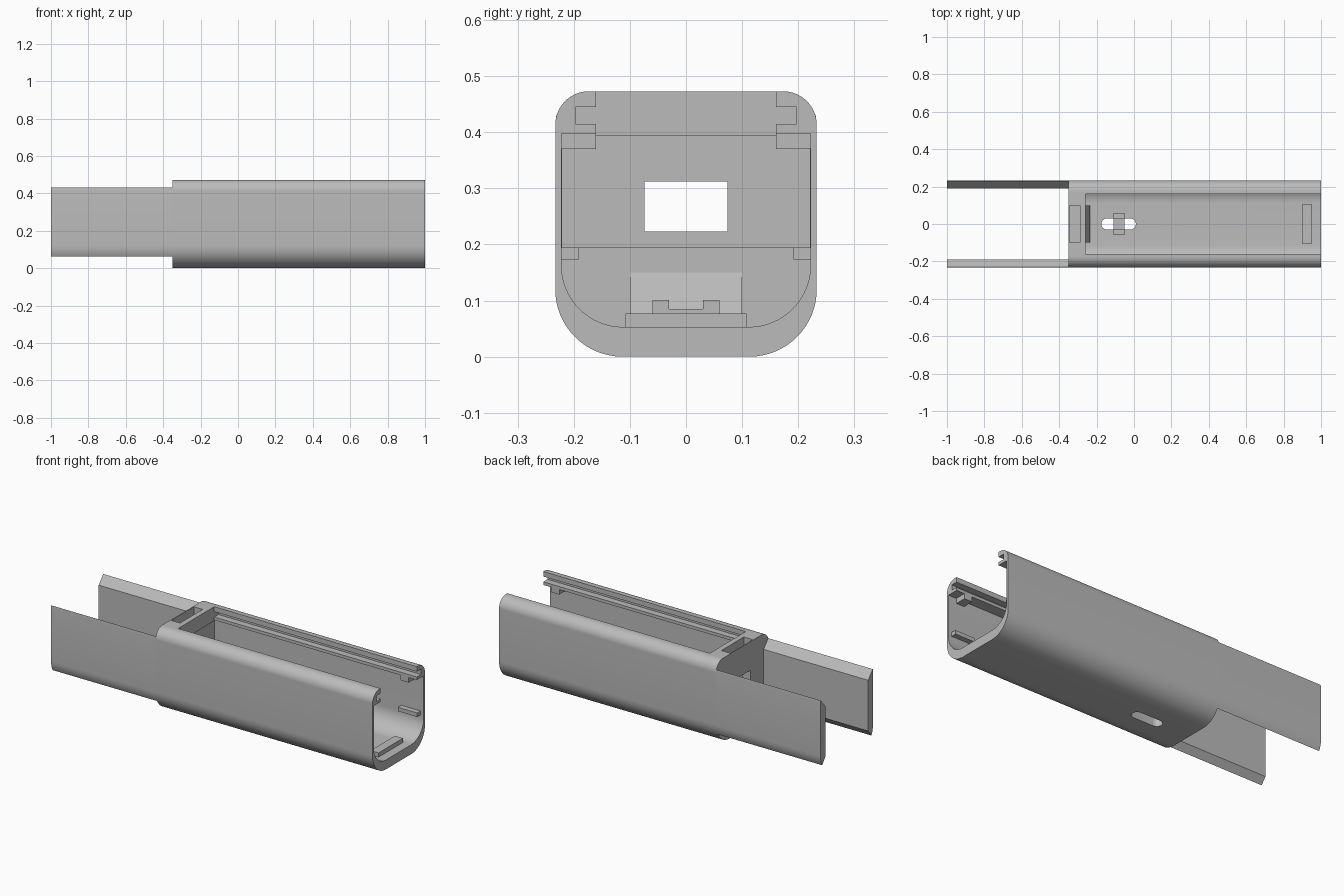
import bpy, bmesh, math

if "Cube" in bpy.data.objects:
    bpy.data.objects.remove(bpy.data.objects["Cube"], do_unlink=True)

gray = bpy.data.materials.new("plain gray")
gray.use_nodes = True
gray.diffuse_color = (0.5, 0.5, 0.5, 1)
gray.node_tree.nodes["Principled BSDF"].inputs["Base Color"].default_value = (0.5, 0.5, 0.5, 1)

END, LIP, FRONT = -0.35, -0.26, 1.0     # bulkhead outer face, inner face, open end
HALF, TOP = 0.233, 0.473                # body half width and height


def prism(name, points, lo, hi, axis="x"):
    """Extrude a (y, z) outline along x, or an (x, y) outline along z."""
    bm = bmesh.new()
    place = (lambda a, b: (lo, a, b)) if axis == "x" else (lambda a, b: (a, b, lo))
    face = bm.faces.new([bm.verts.new(place(*p)) for p in points])
    moved = bmesh.ops.extrude_face_region(bm, geom=[face])["geom"]
    shift = (hi - lo, 0, 0) if axis == "x" else (0, 0, hi - lo)
    bmesh.ops.translate(bm, vec=shift, verts=[v for v in moved if isinstance(v, bmesh.types.BMVert)])
    bmesh.ops.recalc_face_normals(bm, faces=bm.faces)
    mesh = bpy.data.meshes.new(name)
    bm.to_mesh(mesh)
    bm.free()
    mesh.materials.append(gray)
    obj = bpy.data.objects.new(name, mesh)
    bpy.context.collection.objects.link(obj)
    return obj


def box(name, x, y, z):
    return prism(name, [(y[0], z[0]), (y[1], z[0]), (y[1], z[1]), (y[0], z[1])], *x)


def arc(cx, cy, r, start, stop, steps=16):
    angles = [math.radians(start + (stop - start) * i / steps) for i in range(steps + 1)]
    return [(cx + r * math.cos(a), cy + r * math.sin(a)) for a in angles]


def mirrored(half):
    """Close a right-hand half outline, listed bottom to top, with its mirror."""
    return half + [(-y, z) for y, z in reversed(half)]


def cut(target, cutter):
    cutter.hide_render = True
    mod = target.modifiers.new("cut", "BOOLEAN")
    mod.operation, mod.solver, mod.object = "DIFFERENCE", "EXACT", cutter
    bpy.context.view_layer.objects.active = target
    bpy.ops.object.modifier_apply(modifier=mod.name)
    bpy.data.objects.remove(cutter, do_unlink=True)


def smooth(obj):
    bpy.ops.object.select_all(action="DESELECT")
    obj.select_set(True)
    bpy.context.view_layer.objects.active = obj
    bpy.ops.object.shade_smooth_by_angle(angle=math.radians(25))


# Rounded body
lower = arc(HALF - 0.12, 0.12, 0.12, -90, 0)
body = prism("body", mirrored(lower + arc(HALF - 0.06, TOP - 0.06, 0.06, 0, 90)), END, FRONT)

# Long cavity with the open top and the grooved lid rails
rail = [(0.222, 0.398), (0.16, 0.398), (0.16, 0.415), (0.197, 0.415),
        (0.197, 0.445), (0.16, 0.445), (0.16, 0.5)]
cavity = mirrored(arc(0.112, 0.163, 0.11, -90, 0) + rail)
cut(body, prism("cavity", cavity, LIP, FRONT + 0.1))

# Bulkhead recess, cable window and latch pocket
cut(body, box("recess", (-0.3, LIP + 0.02), (-0.221, 0.221), (0.195, 0.393)))
cut(body, box("window", (-0.5, -0.2), (-0.074, 0.074), (0.223, 0.312)))
cut(body, box("pocket", (-0.345, -0.29), (-0.1, 0.1), (0.41, 0.6)))

# Strap slot through the floor
slot = arc(-0.02, 0, 0.03, -90, 90) + arc(-0.145, 0, 0.03, 90, 270)
cut(body, prism("slot", slot, -0.1, 0.1, "z"))
smooth(body)

# Strap bridge over the slot
box("strap_bridge", (-0.11, -0.05), (-0.06, 0.06), (0.05, 0.085))

# Floor stop and sloped block against the bulkhead
box("floor_stop", (0.9, 0.95), (-0.097, 0.097), (0.05, 0.077))
wedge = box("bulkhead_wedge", (LIP, -0.235), (-0.1, 0.1), (0.05, 0.15))
for v in wedge.data.vertices:
    if v.co.x > -0.24 and v.co.z > 0.1:
        v.co.z = 0.077

# Paired parts: side plates, rail tabs, wall ribs, strap posts
plate = [p for p in lower if p[1] > 0.058] + [(HALF, 0.41), (0.231, 0.432), (0.19, 0.385), (0.19, 0.1)]
for side, s in (("left", 1), ("right", -1)):
    name = "back" if s > 0 else "front"
    smooth(prism(name + "_side_plate", [(s * y, z) for y, z in plate], -1, END))
    box(name + "_rail_tab", (0.9, 0.95), sorted((s * 0.16, s * 0.224)), (0.37, 0.4))
    box(name + "_wall_rib", (0.86, 0.98), sorted((s * 0.192, s * 0.224)), (0.173, 0.195))
    box(name + "_strap_post", (-0.11, -0.05), sorted((s * 0.03, s * 0.06)), (0.08, 0.101))
    box(name + "_stop_end", (0.9, 0.95), sorted((s * 0.097, s * 0.108)), (0.05, 0.077))
